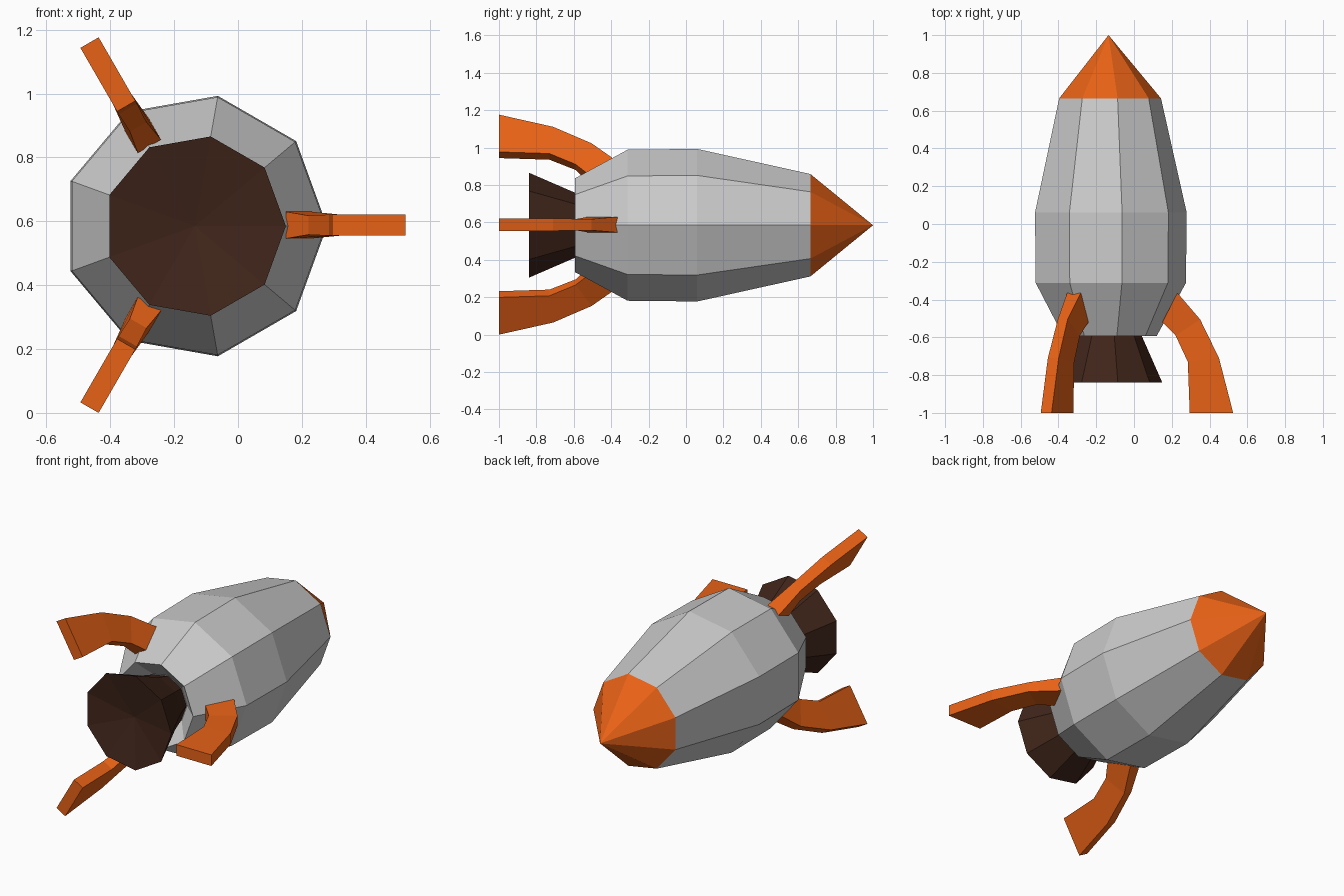
import bpy, bmesh
from math import cos, sin, radians, tau

if "Cube" in bpy.data.objects:
    bpy.data.objects.remove(bpy.data.objects["Cube"])

CX, CZ = -0.135, 0.585   # rocket axis (runs along y)
SIDES = 9


def material(name, color):
    m = bpy.data.materials.new(name)
    m.diffuse_color = (*color, 1)
    m.use_nodes = True
    m.node_tree.nodes["Principled BSDF"].inputs["Base Color"].default_value = m.diffuse_color
    return m


orange = material("orange_paint", (0.8, 0.12, 0.008))
dark = material("dark_metal", (0.05, 0.018, 0.01))


def finish(name, bm, mat=None):
    bmesh.ops.recalc_face_normals(bm, faces=bm.faces)
    me = bpy.data.meshes.new(name)
    bm.to_mesh(me)
    bm.free()
    ob = bpy.data.objects.new(name, me)
    bpy.context.collection.objects.link(ob)
    if mat:
        me.materials.append(mat)
    return ob


def lathe(name, profile, mat=None):
    """Revolve (radius, y) points about the rocket axis; radius 0 is a pole."""
    bm = bmesh.new()
    rings = []
    for r, y in profile:
        n = SIDES if r else 1
        rings.append([bm.verts.new((CX + r * cos(tau * i / SIDES), y,
                                    CZ + r * sin(tau * i / SIDES))) for i in range(n)])
    for a, b in zip(rings, rings[1:]):
        for i in range(SIDES):
            j = (i + 1) % SIDES
            quad = [a[i % len(a)], a[j % len(a)], b[j % len(b)], b[i % len(b)]]
            bm.faces.new(list(dict.fromkeys(quad)))
    return finish(name, bm, mat)


# Hull with recessed tail
lathe("hull", [(0, -0.5), (0.15, -0.5), (0.255, -0.593), (0.41, -0.312),
               (0.414, 0.06), (0.278, 0.665), (0, 0.665)])

# Nose cone
lathe("nose_cone", [(0, 0.67), (0.278, 0.665), (0, 1.0)], orange)

# Engine nozzle, dished at the open end
lathe("nozzle", [(0, -0.48), (0.14, -0.48), (0.175, -0.59),
                 (0.285, -0.84), (0, -0.78)], dark)

# Curved fins: sections of (inner r, y), (outer r, y), half thickness
SECTIONS = [((0.285, -0.52), (0.365, -0.365), 0.042),
            ((0.355, -0.59), (0.485, -0.505), 0.03),
            ((0.42, -0.73), (0.585, -0.71), 0.033),
            ((0.43, -1.0), (0.66, -1.0), 0.033)]


def fin(name, angle):
    bm = bmesh.new()
    c, s = cos(angle), sin(angle)
    rings = []
    for (ri, yi), (ro, yo), t in SECTIONS:
        corners = [(ri, yi, -t), (ro, yo, -t), (ro, yo, t), (ri, yi, t)]
        rings.append([bm.verts.new((CX + r * c - w * s, y, CZ + 0.003 + r * s + w * c))
                      for r, y, w in corners])
    for a, b in zip(rings, rings[1:]):
        for i in range(4):
            j = (i + 1) % 4
            bm.faces.new((a[i], a[j], b[j], b[i]))
    bm.faces.new(rings[0])
    bm.faces.new(rings[-1])
    finish(name, bm, orange)


for label, deg in (("right", 0), ("upper_left", 120), ("lower_left", 240)):
    fin(label + "_fin", radians(deg))
